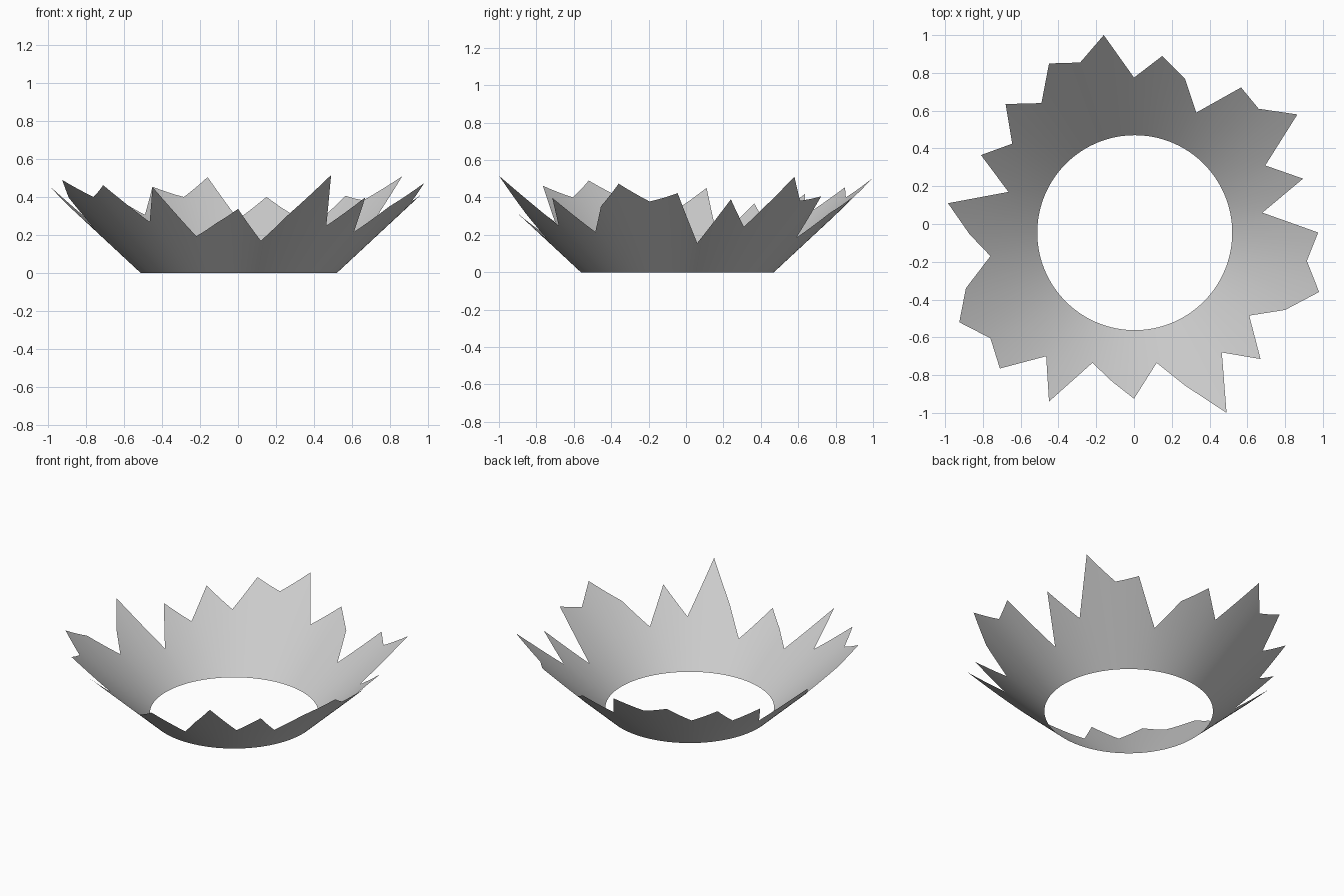
import bpy, bmesh, math
from mathutils import Vector

if "Cube" in bpy.data.objects:
    bpy.data.objects.remove(bpy.data.objects["Cube"])

# Flared conical shell: round open base, wall rising outwards at a constant slope
CENTRE = Vector((0.004, -0.046))
BASE_R = 0.516
SLOPE = 0.93

# Jagged broken rim, seen from above, counter-clockwise
RIM = [(.12, -.735), (.27, -.855), (.49, -1), (.465, -.68), (.67, -.715), (.61, -.485),
       (.80, -.455), (.98, -.36), (.915, -.195), (.975, -.045), (.68, .06), (.895, .24),
       (.695, .31), (.865, .58), (.66, .61), (.567, .723), (.33, .59), (.27, .77),
       (.15, .89), (0, .775), (-.16, 1), (-.285, .855), (-.45, .85), (-.49, .64),
       (-.68, .635), (-.645, .425), (-.81, .365), (-.665, .17), (-.985, .11),
       (-.87, -.055), (-.76, -.17), (-.89, -.34), (-.925, -.52), (-.76, -.605),
       (-.71, -.765), (-.465, -.70), (-.45, -.94), (-.22, -.735), (-.115, -.835),
       (0, -.925)]
STEPS = 4

bm = bmesh.new()
columns = []
for i, p in enumerate(RIM):
    a, b = Vector(p), Vector(RIM[(i + 1) % len(RIM)])
    for s in range(STEPS):
        q = a.lerp(b, s / STEPS)
        d = q - CENTRE
        foot = CENTRE + d.normalized() * BASE_R
        low = bm.verts.new((foot.x, foot.y, 0))
        high = bm.verts.new((q.x, q.y, SLOPE * (d.length - BASE_R)))
        columns.append((low, high))

# Wall faces between neighbouring columns
for i, (l0, h0) in enumerate(columns):
    l1, h1 = columns[(i + 1) % len(columns)]
    bm.faces.new((l0, l1, h1, h0))

mesh = bpy.data.meshes.new("jagged_shell")
bm.to_mesh(mesh)
bm.free()
shell = bpy.data.objects.new("jagged_shell", mesh)
bpy.context.collection.objects.link(shell)
bpy.context.view_layer.objects.active = shell
shell.select_set(True)
bpy.ops.object.shade_smooth_by_angle(angle=math.radians(40))
